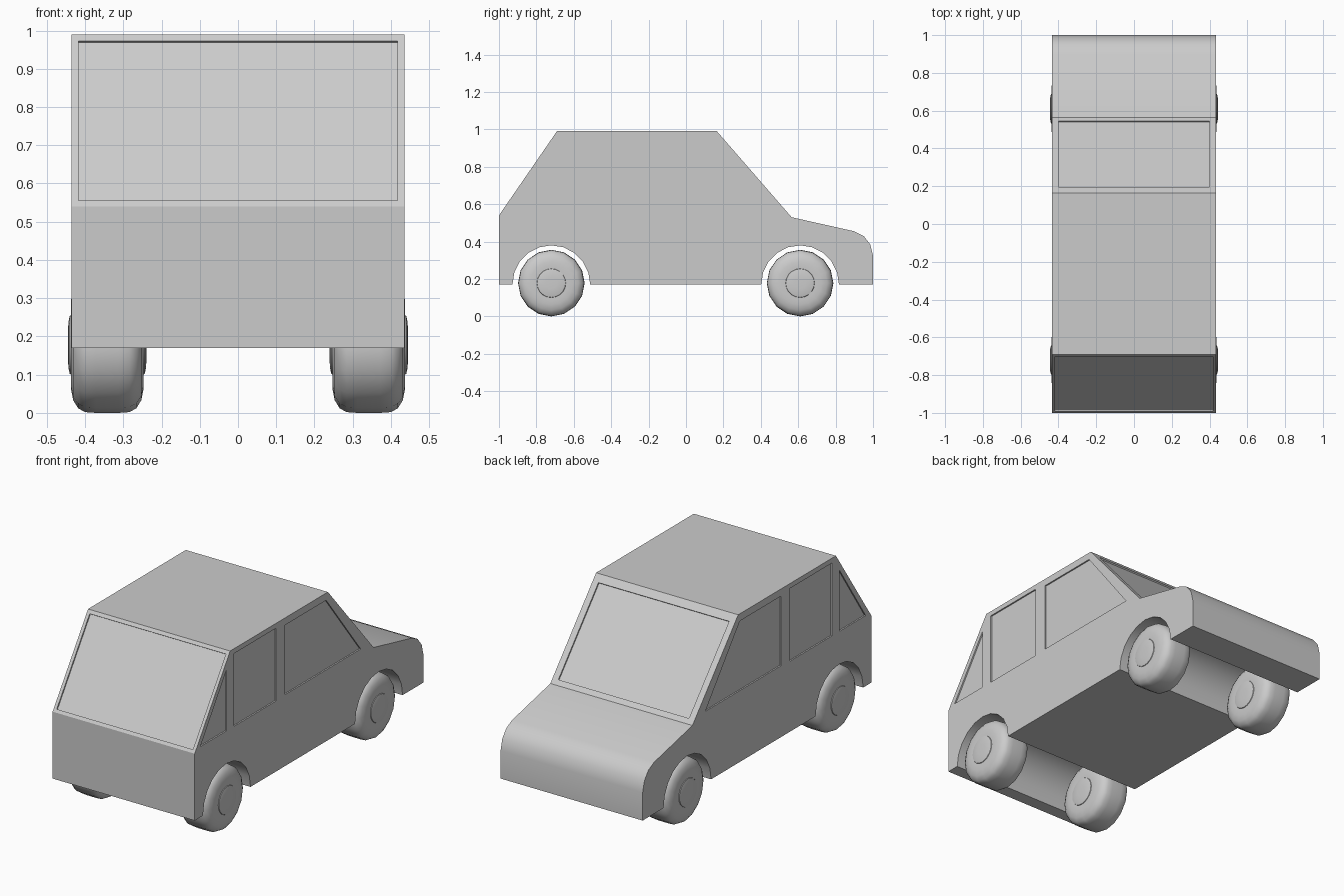
import bpy, bmesh
from math import pi, sin, cos, radians
from mathutils import Vector

if "Cube" in bpy.data.objects:
    bpy.data.objects.remove(bpy.data.objects["Cube"])

W = 0.435             # half body width
AXLES = (-0.72, 0.61)  # wheel positions along y
AXLE_Z = 0.178


def finish(name, bm, angle=30, smooth=True):
    bmesh.ops.recalc_face_normals(bm, faces=bm.faces[:])
    me = bpy.data.meshes.new(name)
    bm.to_mesh(me)
    bm.free()
    ob = bpy.data.objects.new(name, me)
    bpy.context.collection.objects.link(ob)
    if smooth:
        shade(ob, angle)
    return ob


def shade(ob, angle):
    bpy.ops.object.select_all(action='DESELECT')
    ob.select_set(True)
    bpy.context.view_layer.objects.active = ob
    bpy.ops.object.shade_smooth_by_angle(angle=radians(angle))


def prism(bm, pts, offset):
    """Add a solid: a flat polygon swept along offset."""
    a = [bm.verts.new(p) for p in pts]
    b = [bm.verts.new(Vector(p) + Vector(offset)) for p in pts]
    n = len(pts)
    bm.faces.new(a)
    bm.faces.new(b[::-1])
    for i in range(n):
        bm.faces.new((a[i], b[i], b[(i + 1) % n], a[(i + 1) % n]))


def lathe(bm, profile, sides):
    """Spin (x, radius) points round the x axis; the ends are closed."""
    rings = [[bm.verts.new((x, r * sin(2 * pi * i / sides), r * cos(2 * pi * i / sides)))
              for i in range(sides)] for x, r in profile]
    for a, b in zip(rings, rings[1:]):
        for i in range(sides):
            j = (i + 1) % sides
            bm.faces.new((a[i], a[j], b[j], b[i]))
    bm.faces.new(rings[0])
    bm.faces.new(rings[-1])


# Body: side profile with wheel arches, swept across the width
profile = [(-1, 0.17), (-1, 0.54), (-0.69, 0.99), (0.165, 0.99), (0.565, 0.53),
           (0.90, 0.455), (0.95, 0.43), (0.985, 0.385), (1, 0.325), (1, 0.17)]
for cy in reversed(AXLES):
    profile += [(cy + 0.208 * cos(pi * i / 10), 0.17 + 0.21 * sin(pi * i / 10)) for i in range(11)]
bm = bmesh.new()
prism(bm, [(-W, y, z) for y, z in profile], (2 * W, 0, 0))
body = finish("body", bm, smooth=False)

# Window recesses
bm = bmesh.new()
DEPTH, OUT = 0.008, 0.05
side_windows = [
    [(-0.95, 0.56), (-0.72, 0.56), (-0.72, 0.90)],
    [(-0.655, 0.56), (-0.288, 0.56), (-0.288, 0.963), (-0.655, 0.963)],
    [(-0.21, 0.565), (0.452, 0.565), (0.15, 0.95), (-0.21, 0.95)]]
for s in (-1, 1):
    for win in side_windows:
        prism(bm, [(s * (W - DEPTH), y, z) for y, z in win], (s * OUT, 0, 0))
# sloped end windows: half width, bottom edge, top edge, edge line of the slope
for hw, z0, z1, (ya, za), (yb, zb), out in (
        (0.417, 0.555, 0.973, (-1, 0.54), (-0.69, 0.99), -1),
        (0.40, 0.553, 0.956, (0.565, 0.53), (0.165, 0.99), 1)):
    n = Vector((0, out * (zb - za), abs(yb - ya))).normalized()
    y_at = lambda z: ya + (z - za) * (yb - ya) / (zb - za)
    pts = [Vector((x, y_at(z), z)) - n * DEPTH
           for x, z in ((-hw, z0), (hw, z0), (hw, z1), (-hw, z1))]
    prism(bm, pts, n * OUT)
cutter = finish("window_cutter", bm, smooth=False)
cutter.hide_render = True
mod = body.modifiers.new("windows", 'BOOLEAN')
mod.operation, mod.solver, mod.object = 'DIFFERENCE', 'EXACT', cutter
bpy.context.view_layer.objects.active = body
bpy.ops.object.modifier_apply(modifier=mod.name)
bpy.data.objects.remove(cutter)
shade(body, 30)

# Wheels: rounded tyre with a slightly domed hub on each face
half = [(0.095, 0.09), (0.095, 0.115), (0.089, 0.145), (0.076, 0.166), (0.058, 0.176), (0.03, 0.178)]
hub = [(0.103, 0.03), (0.1015, 0.06), (0.098, 0.076), (0.09, 0.08)]
for cy, end in zip(AXLES, ("front", "back")):
    for s, side in ((-1, "left"), (1, "right")):
        for name, prof, sides in (("tyre", half, 16), ("hub", hub, 20)):
            bm = bmesh.new()
            lathe(bm, prof + [(-x, r) for x, r in reversed(prof)], sides)
            ob = finish(f"{end}_{side}_{name}", bm, 40)
            ob.location = (s * 0.342, cy, AXLE_Z)
